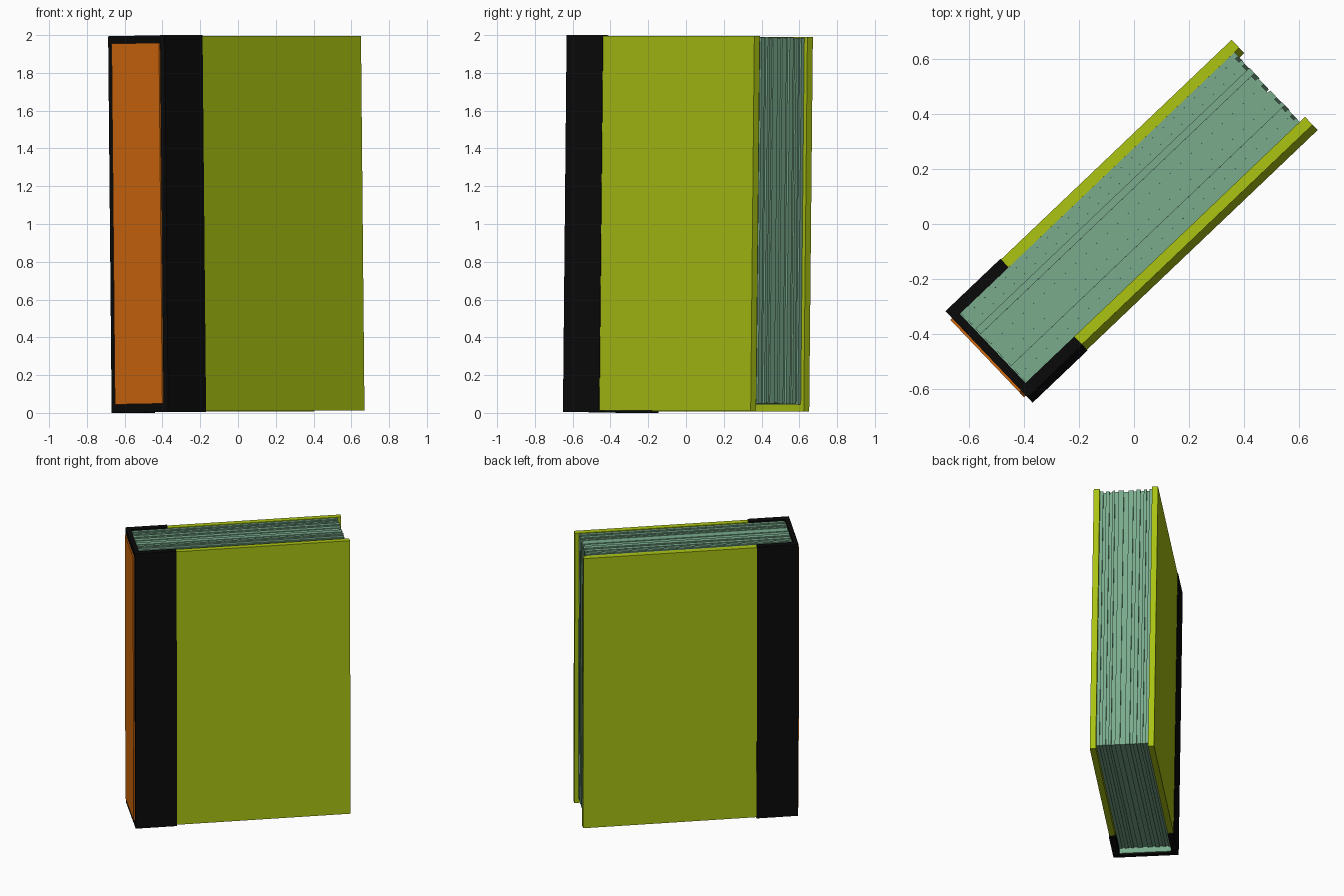
import bpy
import bmesh
import math
import random
from mathutils import Matrix

random.seed(4)
cube = bpy.data.objects.get("Cube")
if cube:
    bpy.data.objects.remove(cube)


def material(name, rgb):
    mat = bpy.data.materials.new(name)
    mat.use_nodes = True
    mat.diffuse_color = (*rgb, 1)
    mat.node_tree.nodes["Principled BSDF"].inputs["Base Color"].default_value = (*rgb, 1)
    return mat


GREEN = material("olive green", (0.40, 0.54, 0.006))
BLACK = material("black", (0.003, 0.003, 0.003))
ORANGE = material("orange", (0.64, 0.14, 0.004))
PAPER = material("pale green paper", (0.19, 0.40, 0.26))

# The book leans a touch and is turned about the vertical
PLACE = Matrix.Rotation(math.radians(43.6), 4, 'Z') @ Matrix.Rotation(-0.0135, 4, 'X')


def boxes(name, mat, extents):
    """One object from boxes given as ((u0, u1), (v0, v1), (z0, z1))."""
    bm = bmesh.new()
    for ext in extents:
        corners = bmesh.ops.create_cube(bm, size=1)["verts"]
        for vert in corners:
            for axis in range(3):
                low, high = ext[axis]
                vert.co[axis] = low if vert.co[axis] < 0 else high
    mesh = bpy.data.meshes.new(name)
    bm.to_mesh(mesh)
    bm.free()
    mesh.materials.append(mat)
    obj = bpy.data.objects.new(name, mesh)
    bpy.context.collection.objects.link(obj)
    obj.matrix_world = PLACE
    return obj


def profile(name, mat, points, low, high):
    """Extrude a flat outline upwards."""
    bm = bmesh.new()
    face = bm.faces.new([bm.verts.new((u, v, low)) for u, v in points])
    new = bmesh.ops.extrude_face_region(bm, geom=[face])["geom"]
    bmesh.ops.translate(bm, vec=(0, 0, high - low),
                        verts=[g for g in new if isinstance(g, bmesh.types.BMVert)])
    bmesh.ops.recalc_face_normals(bm, faces=bm.faces)
    mesh = bpy.data.meshes.new(name)
    bm.to_mesh(mesh)
    bm.free()
    mesh.materials.append(mat)
    obj = bpy.data.objects.new(name, mesh)
    bpy.context.collection.objects.link(obj)
    obj.matrix_world = PLACE


SPINE, INNER, END = -0.717, -0.686, 0.721
OUT, IN = 0.217, 0.174

# Black binding: a U wrapping the spine and the hinge strips
half = [(-0.44, OUT), (SPINE, OUT)]
inner = [(INNER, IN), (-0.44, IN)]
outline = half + [(u, -v) for u, v in reversed(half)]
outline += [(u, -v) for u, v in reversed(inner)] + inner
profile("spine_binding", BLACK, outline, 0.003, 1.997)

# Cover boards
for name, side in (("front_cover", -1), ("back_cover", 1)):
    v = sorted((side * IN, side * (OUT - 0.003)))
    boxes(name, GREEN, [((-0.44, END), v, (0.011, 1.992))])

# Coloured label panel on the spine
boxes("spine_label", ORANGE, [((SPINE - 0.009, SPINE), (-0.182, 0.182), (0.047, 1.957))])

# Paper lining inside the spine, showing below the pages
boxes("spine_lining", PAPER, [((INNER, INNER + 0.008), (-IN, IN), (0.012, 1.98))])

# Page bundles of uneven thickness, length and height
weights = [random.uniform(0.6, 1.4) for _ in range(15)]
pages, v = [], -IN
for i, weight in enumerate(weights):
    step = 2 * IN * weight / sum(weights)
    recess = 0.012 * (i % 2) + random.uniform(0, 0.004)
    pages.append(((INNER + 0.004, 0.698 - recess), (v, v + step),
                  (0.047 + recess * 0.5, 1.988 - recess * 0.4)))
    v += step
boxes("pages", PAPER, pages)
